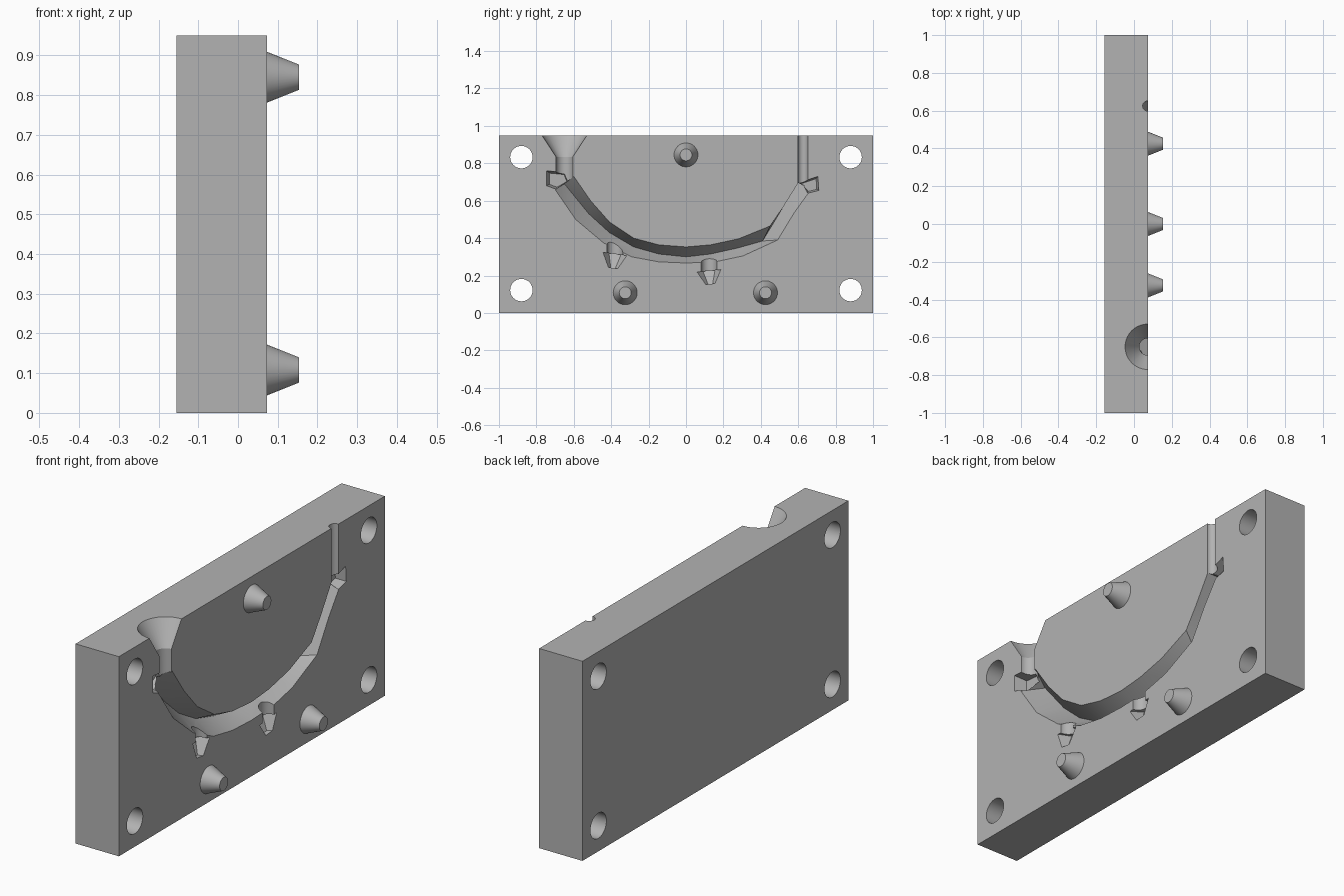
import bpy, bmesh, math
from mathutils import Vector, Matrix

default = bpy.data.objects.get("Cube")
if default:
    bpy.data.objects.remove(default)

BACK, FACE, HEIGHT = -0.155, 0.073, 0.95
DEPTH = 0.1

grey = bpy.data.materials.new("plain grey")
grey.use_nodes = True
colour = (0.45, 0.45, 0.45, 1)
grey.diffuse_color = colour
grey.node_tree.nodes["Principled BSDF"].inputs["Base Color"].default_value = colour


def finish(name, bm):
    """Turn a bmesh into a grey object with outward normals."""
    bmesh.ops.recalc_face_normals(bm, faces=bm.faces)
    mesh = bpy.data.meshes.new(name)
    bm.to_mesh(mesh)
    bm.free()
    mesh.materials.append(grey)
    obj = bpy.data.objects.new(name, mesh)
    bpy.context.collection.objects.link(obj)
    return obj


def taper(name, start, end, r_start, r_end, sides=40):
    """Cone or cylinder between two points."""
    start, end = Vector(start), Vector(end)
    axis = end - start
    turn = axis.to_track_quat('Z', 'Y').to_matrix().to_4x4()
    bm = bmesh.new()
    bmesh.ops.create_cone(bm, cap_ends=True, segments=sides, radius1=r_start,
                          radius2=r_end, depth=axis.length,
                          matrix=Matrix.Translation((start + end) / 2) @ turn)
    return finish(name, bm)


def loft(name, sections):
    """Closed solid through a row of matching cross-sections."""
    bm = bmesh.new()
    rings = [[bm.verts.new(p) for p in s] for s in sections]
    for a, b in zip(rings, rings[1:]):
        for i in range(len(a)):
            j = (i + 1) % len(a)
            bm.faces.new((a[i], a[j], b[j], b[i]))
    bm.faces.new(rings[0])
    bm.faces.new(rings[-1])
    bmesh.ops.triangulate(bm, faces=bm.faces)
    return finish(name, bm)


def pocket(name, outline, depth, shrink=0.75):
    """Shallow pocket with sloping sides, cut into the parting face."""
    cy = sum(p[0] for p in outline) / len(outline)
    cz = sum(p[1] for p in outline) / len(outline)
    rim = [(FACE, y, z) for y, z in outline]
    lip = [(FACE + DEPTH, y, z) for y, z in outline]
    floor = [(FACE - depth, cy + (y - cy) * shrink, cz + (z - cz) * shrink)
             for y, z in outline]
    return loft(name, [lip, rim, floor])


# Mould block
bm = bmesh.new()
bmesh.ops.create_cube(bm, size=1, matrix=Matrix.Translation(
    ((BACK + FACE) / 2, 0, HEIGHT / 2)) @ Matrix.Diagonal((FACE - BACK, 2, HEIGHT, 1)))
block = finish("mould_block", bm)
cutters = []

# Bolt holes in the corners
for y in (-0.88, 0.88):
    for z in (0.122, 0.833):
        cutters.append(taper("bolt_hole", (-0.3, y, z), (0.3, y, z), 0.06, 0.06))

# Curved channel: inner rim, valley and outer rim at each station
inner = [(-.6, .73), (-.51, .6), (-.41, .487), (-.28, .4), (-.145, .364), (0, .353),
         (.13, .364), (.28, .396), (.45, .465), (.52, .567), (.6, .695)]
valley = [(-.65, .69), (-.52, .53), (-.41, .43), (-.28, .353), (-.145, .315), (0, .3),
          (.13, .315), (.28, .348), (.41, .385)] + inner[-2:]
outer = [(-.7, .66), (-.59, .5), (-.44, .374), (-.29, .3), (-.145, .273), (0, .267),
         (.155, .273), (.305, .305), (.49, .39), (.578, .535), (.67, .663)]
cutters.append(loft("channel", [
    [(FACE + DEPTH, *i), (FACE, *i), (FACE - DEPTH, *v), (FACE, *o), (FACE + DEPTH, *o)]
    for i, v, o in zip(inner, valley, outer)]))

# Pouring funnel with its neck, and the vent
pour, vent = -0.65, 0.625
cutters.append(taper("funnel", (FACE, pour, 0.835), (FACE, pour, HEIGHT + 0.01), 0.045, 0.127))
cutters.append(taper("neck", (FACE, pour, 0.68), (FACE, pour, 0.84), 0.045, 0.045))
cutters.append(taper("vent", (FACE, vent, 0.68), (FACE, vent, 1), 0.027, 0.027))

# Barbed pockets below the channel
for name, top, tip in (("left", (-0.38, 0.39), (-0.39, 0.24)),
                       ("right", (0.123, 0.3), (0.13, 0.155))):
    y, z = top
    cutters.append(taper(name + "_stem", (FACE, y, z), (FACE, y, z - 0.09), 0.042, 0.042))
    cutters.append(taper(name + "_barb", (FACE, y, z - 0.075), (FACE, *tip),
                         0.064, 0.025, 6))

# Pockets at the two channel ends
cutters.append(pocket("pour_end", [(-.745, .76), (-.64, .75), (-.62, .7), (-.69, .66),
                                   (-.745, .68)], 0.06))
cutters.append(pocket("vent_end", [(.6, .695), (.705, .73), (.71, .655), (.65, .64)], 0.05))

# Cut everything out of the block
bpy.context.view_layer.objects.active = block
for cutter in cutters:
    cutter.hide_render = True
    mod = block.modifiers.new("cut", 'BOOLEAN')
    mod.operation = 'DIFFERENCE'
    mod.solver = 'EXACT'
    mod.object = cutter
    bpy.ops.object.modifier_apply(modifier=mod.name)
    bpy.data.objects.remove(cutter)

# Tapered locating pegs
pegs = [taper("locating_peg", (FACE, y, z), (0.153, y, z), 0.064, 0.032)
        for y, z in ((0, 0.845), (-0.325, 0.108), (0.425, 0.108))]

# Smooth the round parts, keep edges sharp
bpy.ops.object.select_all(action='DESELECT')
for obj in [block] + pegs:
    obj.select_set(True)
bpy.ops.object.shade_smooth_by_angle(angle=math.radians(15))
